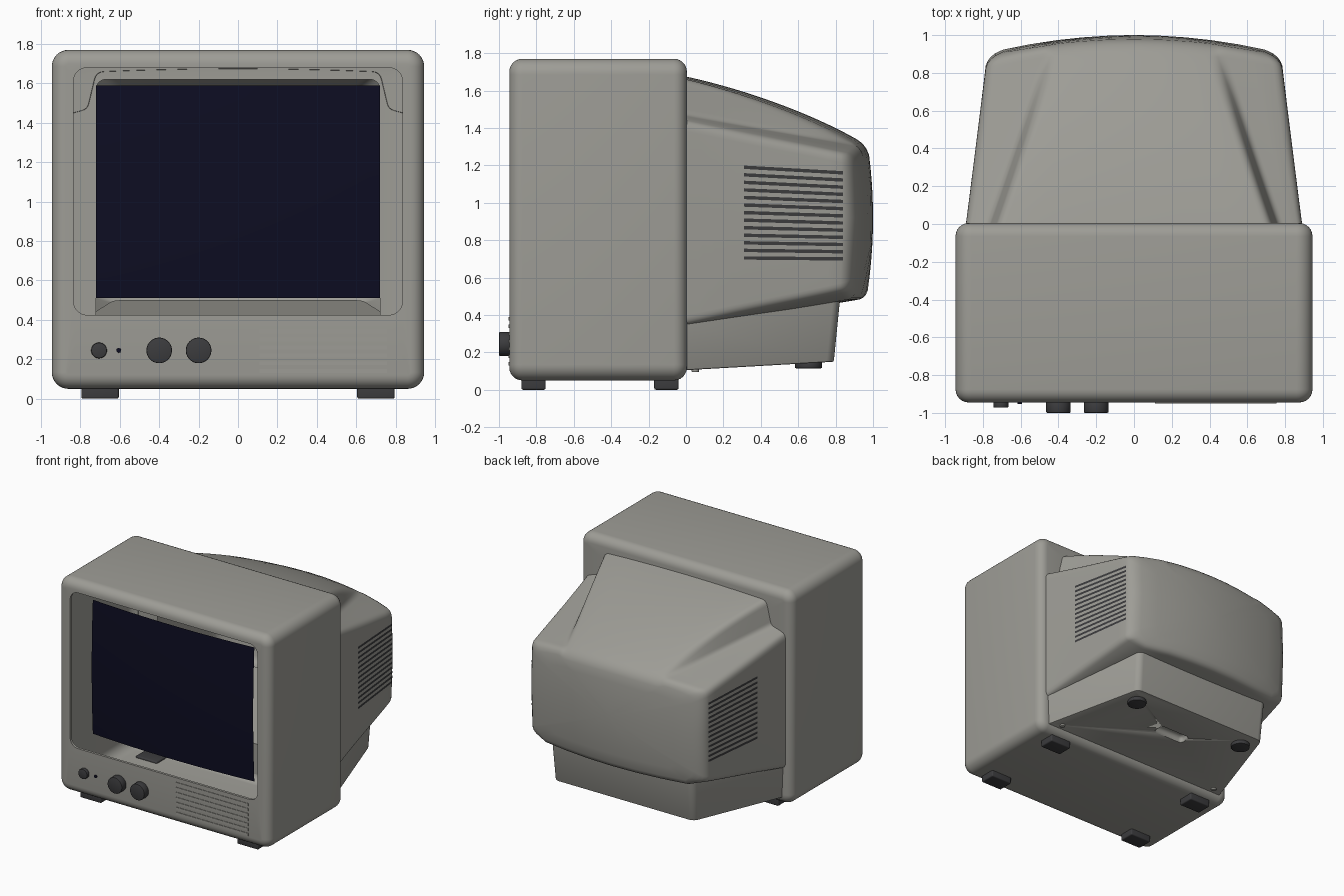
import bpy, bmesh, math
from mathutils import Vector

if "Cube" in bpy.data.objects:
    bpy.data.objects.remove(bpy.data.objects["Cube"])


def material(name, col):
    m = bpy.data.materials.new(name)
    m.diffuse_color = (*col, 1)
    m.use_nodes = True
    m.node_tree.nodes["Principled BSDF"].inputs["Base Color"].default_value = m.diffuse_color
    return m


GREY = material("warm grey plastic", (0.34, 0.335, 0.305))
DARK = material("dark grey rubber", (0.045, 0.045, 0.048))
NAVY = material("navy glass", (0.004, 0.004, 0.016))


def finish(name, bm, mat, angle=35):
    bmesh.ops.recalc_face_normals(bm, faces=bm.faces)
    me = bpy.data.meshes.new(name)
    bm.to_mesh(me)
    bm.free()
    ob = bpy.data.objects.new(name, me)
    bpy.context.collection.objects.link(ob)
    me.materials.append(mat)
    bpy.ops.object.select_all(action='DESELECT')
    ob.select_set(True)
    bpy.context.view_layer.objects.active = ob
    bpy.ops.object.shade_smooth_by_angle(angle=math.radians(angle))
    return ob


def loft(name, loops, mat, cap_end=False):
    bm = bmesh.new()
    rings = [[bm.verts.new(p) for p in loop] for loop in loops]
    n = len(rings[0])
    for a, b in zip(rings, rings[1:]):
        for i in range(n):
            bm.faces.new((a[i], a[(i + 1) % n], b[(i + 1) % n], b[i]))
    if cap_end:
        bm.faces.new(rings[-1])
    return finish(name, bm, mat)


def block(name, x, y, z, mat, r=0.0):
    bm = bmesh.new()
    bmesh.ops.create_cube(bm, size=1)
    for v in bm.verts:
        v.co = [lo + (c + 0.5) * (hi - lo) for c, (lo, hi) in zip(v.co, (x, y, z))]
    if r:
        bmesh.ops.bevel(bm, geom=bm.edges[:], offset=r, segments=4, profile=0.5, affect='EDGES')
    return finish(name, bm, mat)


def disc(name, centre, r, h, mat, axis='z', bevel=0.006):
    bm = bmesh.new()
    bmesh.ops.create_cone(bm, cap_ends=True, segments=40, radius1=r, radius2=r, depth=h)
    rim = [e for e in bm.edges if abs(e.verts[0].co.z - e.verts[1].co.z) < 1e-5]
    bmesh.ops.bevel(bm, geom=rim, offset=bevel, segments=2, profile=0.5, affect='EDGES')
    ob = finish(name, bm, mat)
    ob.location = centre
    if axis == 'y':
        ob.rotation_euler.x = math.pi / 2
    return ob


def lerp(a, b, u):
    return a + (b - a) * u


def rounded_rect(hw, z0, z1, r, y):
    pts = []
    for i, (cx, cz) in enumerate([(hw - r, z1 - r), (r - hw, z1 - r), (r - hw, z0 + r), (hw - r, z0 + r)]):
        for k in range(9):
            a = math.pi / 2 * (i + k / 8)
            pts.append((cx + r * math.cos(a), y, cz + r * math.sin(a)))
    return pts


# Front case: hollow shell with a screen opening and a rear opening
R = 0.07
arc = [(R * (1 - math.sin(a)), R * (1 - math.cos(a))) for a in [math.pi / 12 * k for k in range(7)]]
Y0, Y1 = -0.945, 0.005


def case_loop(inset, y):
    return rounded_rect(0.945 - inset, 0.05 + inset, 1.77 - inset, 0.085 - inset, y)


loops = [rounded_rect(0.835, 0.425, 1.68, 0.07, y) for y in (-0.925, Y0)]
loops += [case_loop(i, Y0 + d) for i, d in arc]
loops += [case_loop(i, Y1 - d) for i, d in reversed(arc)]
loops.append(rounded_rect(0.72, 0.2, 1.62, 0.05, Y1))
loft("front_case", loops, GREY)

# Screen: gently bulging sheet set back in the opening
bm = bmesh.new()
bmesh.ops.create_grid(bm, x_segments=24, y_segments=18, size=1)
for v in bm.verts:
    a, b = v.co.x, v.co.y
    v.co = (0.72 * a, -0.865 + 0.03 * a * a + 0.015 * b * b, 1.05 + 0.54 * b)
finish("screen", bm, NAVY)

# Speaker grille, knobs and indicator lamp
for i in range(7):
    z = 0.38 - 0.04 * i
    block(f"speaker_slat_{i}", (0.11, 0.755), (-0.949, -0.94), (z - 0.01, z + 0.01), GREY)
disc("power_button", (-0.705, -0.955, 0.245), 0.04, 0.035, DARK, 'y')
disc("indicator_lamp", (-0.605, -0.948, 0.245), 0.012, 0.012, NAVY, 'y', 0.002)
for x in (-0.4, -0.2):
    disc("control_knob", (x, -0.97, 0.245), 0.065, 0.06, DARK, 'y')

# Feet under the front case
for s in (-1, 1):
    for y in (-0.88, -0.17):
        block("case_foot", sorted((s * 0.605, s * 0.795)), (y, y + 0.13), (0, 0.065), DARK, 0.01)


# Rear housing: cross-sections lofted backwards, each with a raised top plateau
def side_x(t):
    return 0.89 - 0.113 * t


def depth(t, x, z):
    return t * (1 - 0.16 * x * x) - 0.03 * ((z - 0.92) / 0.4) ** 2 * t ** 8


def section(t, sx=0.0, sz=0.0):
    u = min(1, t / 0.93)
    s = side_x(t) - sx
    zt = 1.675 - 0.22 * t - 0.15 * t * t - sz
    w = 0.72 - 0.30 * u
    z2, z3 = lerp(1.47, 1.31, u) - sz, lerp(1.43, 1.265, u) - sz
    z4, z5 = lerp(0.36, 0.53, u) + sz, lerp(0.34, 0.48, u) + sz
    w5 = lerp(0.85, 0.63, u)
    w2 = w + 0.045
    corners = [(0, zt, 0), (w * 0.35, zt - 0.002, 0), (w * 0.7, zt - 0.008, 0), (w, zt - 0.016, 0.04),
               (w2, z2, 0.03), (lerp(w2, s, 0.5), lerp(z2, z3, 0.42), 0), (s, z3, 0.05),
               (s, 0.92, 0), (s, z4, 0.04), (w5, z5, 0), (w5 * 0.66, z5, 0), (w5 * 0.33, z5, 0), (0, z5, 0)]
    half = []
    for i, (x, z, r) in enumerate(corners):
        p = Vector((x, z))
        if not r:
            half.append(p)
            continue
        da, db = [Vector(corners[j][:2]) - p for j in (i - 1, i + 1)]
        a = p + da.normalized() * min(r, da.length * 0.45)
        b = p + db.normalized() * min(r, db.length * 0.45)
        half += [a * (1 - k) ** 2 + p * 2 * k * (1 - k) + b * k * k for k in (0, 0.2, 0.4, 0.6, 0.8, 1)]
    return half + [Vector((-p.x, p.y)) for p in reversed(half[1:-1])]


def place(sec, t):
    return [(p.x, depth(t, p.x, p.y), p.y) for p in sec]


stations = [(k * 0.0775, 0, 0) for k in range(13)]
stations += [(0.955, 0.007, 0.004), (0.975, 0.022, 0.012), (0.99, 0.045, 0.026), (1.0, 0.085, 0.05)]
loops = [place(section(*st), st[0]) for st in stations]
last, mid = section(*stations[-1]), Vector((0, 0.92))
loops += [place([mid + (p - mid) * f for p in last], 1.0) for f in (0.8, 0.6, 0.4, 0.2, 0.05)]
loft("rear_housing", loops, GREY, True)

# Rear base: tapered box below the housing, with a hand recess underneath
bm = bmesh.new()
bmesh.ops.create_cube(bm, size=2)
for v in bm.verts:
    back, top = v.co.y > 0, v.co.z > 0
    hw = (0.63 if top else 0.62) if back else (0.87 if top else 0.86)
    y = (0.825 if top else 0.79) if back else 0.0
    z = (0.50 if top else 0.15) if back else (0.35 if top else 0.105)
    v.co = (math.copysign(hw, v.co.x), y, z)
edges = [e for e in bm.edges if all(v.co.y > 0.5 for v in e.verts)
         and abs(e.verts[0].co.z - e.verts[1].co.z) > 0.1]
bmesh.ops.bevel(bm, geom=edges, offset=0.04, segments=5, profile=0.5, affect='EDGES')
edges = [e for e in bm.edges if all(v.co.z < 0.2 for v in e.verts) and max(v.co.y for v in e.verts) > 0.1]
bmesh.ops.bevel(bm, geom=edges, offset=0.008, segments=2, profile=0.5, affect='EDGES')
base = finish("rear_base", bm, GREY)
cutter = block("recess_cutter", (-0.14, 0.14), (0.40, 0.50), (0.05, 0.18), GREY, 0.03)
cutter.hide_render = True
cutter.hide_set(True)
cut = base.modifiers.new("hand_recess", 'BOOLEAN')
cut.operation, cut.object, cut.solver = 'DIFFERENCE', cutter, 'EXACT'
bpy.context.view_layer.objects.active = base
bpy.ops.object.modifier_apply(modifier=cut.name)
bpy.data.objects.remove(cutter)

# Round feet and screw heads under the base
for s in (-1, 1):
    disc("base_foot", (s * 0.52, 0.655, 0.132), 0.072, 0.035, DARK)
    disc("base_screw", (s * 0.76, 0.05, 0.104), 0.02, 0.02, GREY)

# Side vents: thin dark strips following the housing wall
for s in (-1, 1):
    bm = bmesh.new()
    for i in range(13):
        f = i / 12
        prev = None
        for k in range(7):
            y = lerp(0.31, 0.84, k / 6)
            z = lerp(lerp(0.705, 0.70, k / 6), lerp(1.19, 1.16, k / 6), f)
            t = y / 0.9
            for _ in range(12):
                t += y - depth(t, side_x(t), z)
            x = s * (side_x(t) + 0.003)
            pair = [bm.verts.new((x, y, z + h)) for h in (-0.009, 0.009)]
            if prev:
                bm.faces.new((prev[0], pair[0], pair[1], prev[1]))
            prev = pair
    finish("side_vent", bm, DARK)
